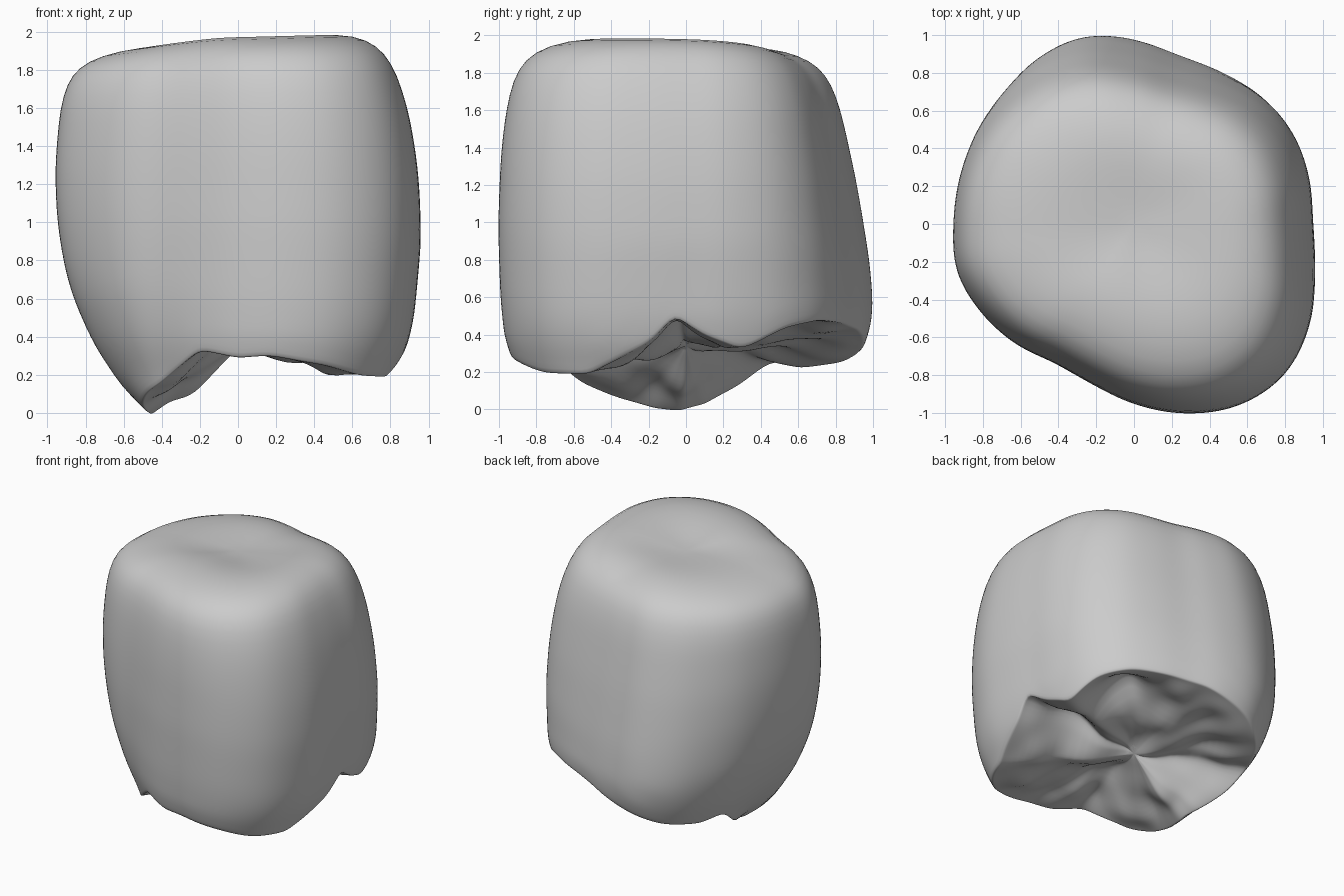
import bpy
import bmesh
from math import sin, cos, radians, exp, hypot

default_cube = bpy.data.objects.get("Cube")
if default_cube:
    bpy.data.objects.remove(default_cube, do_unlink=True)

SEGMENTS = 96
WALL_RINGS = 14
CENTRE_TOP = 1.915
CENTRE_BOTTOM = .34

# widest outline as radius, every 15 degrees counter-clockwise from +x
OUTLINE = [.952, .963, .972, .955, .928, .923, .977, 1.028, 1.017, .983, .968, .96,
           .96, .974, .939, .895, .85, .877, .955, 1.041, 1.112, 1.13, 1.077, .996]

# height of the broken lower rim (angle, z)
RIM = [(-12, .36), (-4, .5), (6, .4), (20, .32), (35, .44), (50, .48), (68, .46),
       (82, .43), (97, .35), (115, .25), (132, .22), (144, .26), (155, .12),
       (168, .03), (185, -.01), (200, .005), (216, .06), (234, .15), (246, .24),
       (256, .33), (270, .29), (280, .3), (297, .25), (310, .195), (326, .185),
       (348, .36), (356, .5), (366, .4)]

# wall taper (z, scale) towards each side: left, back, right, front
WALLS = [
    [(.2, .84), (.35, .92), (.5, .96), (.9, 1), (1.2, .99), (1.4, .965), (1.6, .925)],
    [(.2, .9), (.42, .98), (.55, 1), (.8, .975), (1.2, .905), (1.6, .815)],
    [(0, .47), (.13, .62), (.35, .78), (.65, .92), (.95, .98), (1.25, 1), (1.6, .97)],
    [(.2, .91), (.4, .97), (.6, .99), (1, 1), (1.4, .985), (1.6, .96)],
]

# rounded shoulder and crown (scale, z) towards the same sides
CROWNS = [
    [(.865, 1.77), (.8, 1.88), (.71, 1.955), (.56, 1.99), (.35, 1.965), (.15, 1.925)],
    [(.765, 1.75), (.7, 1.835), (.6, 1.895), (.45, 1.935), (.3, 1.935), (.15, 1.92)],
    [(.935, 1.73), (.875, 1.815), (.76, 1.875), (.55, 1.92), (.35, 1.925), (.15, 1.92)],
    [(.93, 1.75), (.87, 1.865), (.75, 1.94), (.52, 1.985), (.32, 1.965), (.15, 1.925)],
]


def interpolate(points, x):
    """Piecewise linear lookup, held at both ends."""
    if x <= points[0][0]:
        return points[0][1]
    for (x0, y0), (x1, y1) in zip(points, points[1:]):
        if x <= x1:
            return y0 + (y1 - y0) * (x - x0) / (x1 - x0)
    return points[-1][1]


def outline_radius(angle):
    """Smooth periodic spline through the outline radii."""
    index, t = divmod(angle / 15, 1)
    a, b, c, d = (OUTLINE[(int(index) + k) % len(OUTLINE)] for k in (-1, 0, 1, 2))
    return b + t * (c - a + t * (2*a - 5*b + 4*c - d + t * (3*(b - c) + d - a))) / 2


def side_weights(angle):
    c, s = cos(radians(angle)), sin(radians(angle))
    return [max(c, 0)**2, max(s, 0)**2, max(-c, 0)**2, max(-s, 0)**2]


def blended_scale(angle, z):
    return sum(w * interpolate(p, z) for w, p in zip(side_weights(angle), WALLS))


def full_radius(angle):
    """Radius that lets the blended taper reach the outline at its widest."""
    widest = max(blended_scale(angle, k / 10) for k in range(3, 15))
    return outline_radius(angle) / widest


def polar(angle, radius, z):
    return (radius * cos(radians(angle)), radius * sin(radians(angle)), z)


def hollow(x, y, px, py, size):
    return exp(-(hypot(x - px, y - py) / size)**2)


def underside_point(angle, inset):
    """Rough, hollowed surface between the rim and the middle."""
    rim = interpolate(RIM, angle)
    radius = full_radius(angle) * blended_scale(angle, rim) * (1 - inset)
    x, y, _ = polar(angle, radius, 0)
    fade = min(1, inset * 4)
    z = rim + (CENTRE_BOTTOM - rim) * inset**1.15
    z += fade * (.18 * hollow(x, y, .5, .48, .17) + .08 * hollow(x, y, .55, -.1, .16))
    z += fade * (.1 * hollow(x, y, .05, -.45, .17) + .1 * hollow(x, y, -.3, .45, .15))
    z += fade * .035 * sin(9*x + 4*y) * sin(10*y - 5*x + 1)
    z += fade * .02 * sin(19*x - 8*y) * sin(17*y + 6*x)
    return (x, y, z)


# rings from the middle of the underside, out to the rim, up and over the crown
angles = [i * 360 / SEGMENTS for i in range(SEGMENTS)]
rings = [[underside_point(a, k) for a in angles]
         for k in (.92, .8, .68, .56, .44, .32, .22, .13, .05, .015)]
for k in range(WALL_RINGS):
    ring = []
    for a in angles:
        low = interpolate(RIM, a)
        z = low + (1.6 - low) * (k / (WALL_RINGS - 1))**1.3
        ring.append(polar(a, full_radius(a) * blended_scale(a, z), z))
    rings.append(ring)
for k in range(len(CROWNS[0])):
    ring = []
    for a in angles:
        weights = side_weights(a)
        scale = sum(w * p[k][0] for w, p in zip(weights, CROWNS))
        z = sum(w * p[k][1] for w, p in zip(weights, CROWNS))
        # the front left corner of the crown stands a little higher
        z += .02 * scale * max(0, cos(radians(a - 318)))**3
        ring.append(polar(a, full_radius(a) * scale, z))
    rings.append(ring)

bm = bmesh.new()
loops = [[bm.verts.new(p) for p in ring] for ring in rings]
for lower, upper in zip(loops, loops[1:]):
    for i in range(SEGMENTS):
        j = (i + 1) % SEGMENTS
        bm.faces.new((lower[i], lower[j], upper[j], upper[i]))
bottom = bm.verts.new(underside_point(0, 1))
top = bm.verts.new((0, 0, CENTRE_TOP))
for i in range(SEGMENTS):
    j = (i + 1) % SEGMENTS
    bm.faces.new((bottom, loops[0][j], loops[0][i]))
    bm.faces.new((top, loops[-1][i], loops[-1][j]))

# soften the wall and crown, leaving the broken rim crisp
soft = [v for loop in loops[13:] for v in loop] + [top]
bmesh.ops.smooth_vert(bm, verts=soft, factor=.4,
                      use_axis_x=True, use_axis_y=True, use_axis_z=True)
bmesh.ops.recalc_face_normals(bm, faces=bm.faces[:])

mesh = bpy.data.meshes.new("worn_block")
bm.to_mesh(mesh)
bm.free()
block = bpy.data.objects.new("worn_block", mesh)
bpy.context.collection.objects.link(block)

# single plain grey
grey = bpy.data.materials.new("plain_grey")
grey.use_nodes = True
colour = (.6, .6, .6, 1)
grey.diffuse_color = colour
grey.node_tree.nodes["Principled BSDF"].inputs["Base Color"].default_value = colour
mesh.materials.append(grey)

subdivision = block.modifiers.new("smooth_surface", 'SUBSURF')
subdivision.levels = subdivision.render_levels = 1

bpy.ops.object.select_all(action='DESELECT')
block.select_set(True)
bpy.context.view_layer.objects.active = block
bpy.ops.object.shade_smooth()
